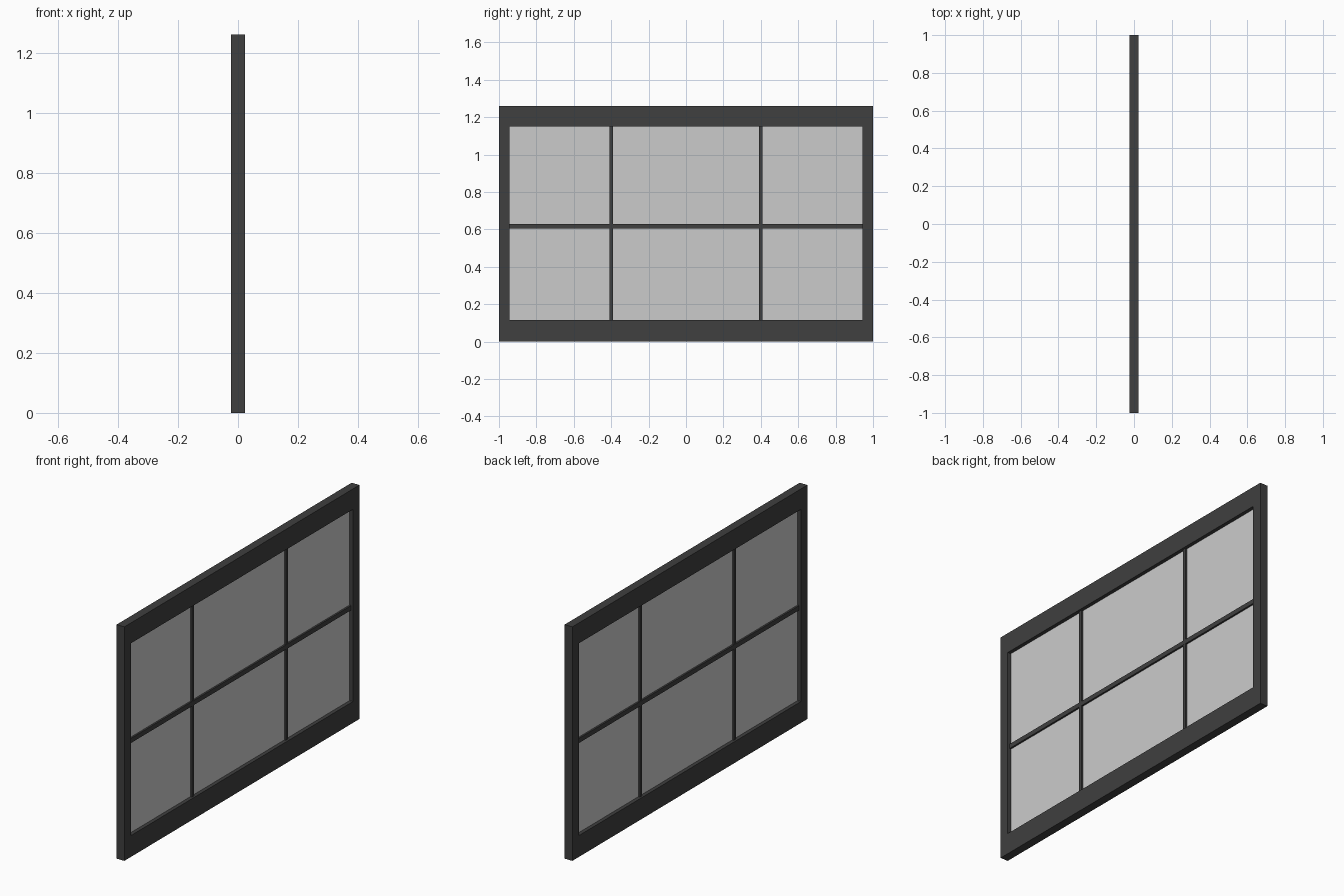
import bpy

if "Cube" in bpy.data.objects:
    bpy.data.objects.remove(bpy.data.objects["Cube"])

W, H, T = 1.0, 1.26, 0.023          # half width, height, half thickness
IN_Y, Z0, Z1 = 0.945, 0.115, 1.15   # opening
MID_Z = 0.617

dark = bpy.data.materials.new("dark_frame")
dark.diffuse_color = (0.05, 0.05, 0.05, 1)
dark.use_nodes = True
dark.node_tree.nodes["Principled BSDF"].inputs["Base Color"].default_value = dark.diffuse_color


def box(name, x, y, z, mat=None):
    """Box from (min, max) ranges on each axis."""
    r = (x, y, z)
    bpy.ops.mesh.primitive_cube_add(size=1, location=[(a + b) / 2 for a, b in r])
    ob = bpy.context.object
    ob.name = name
    ob.scale = [b - a for a, b in r]
    bpy.ops.object.transform_apply(location=False, rotation=False, scale=True)
    if mat:
        ob.data.materials.append(mat)
    return ob


# Outer frame: one ring with an open middle
outer = [(-W, 0), (W, 0), (W, H), (-W, H)]
inner = [(-IN_Y, Z0), (IN_Y, Z0), (IN_Y, Z1), (-IN_Y, Z1)]
verts = [(x, y, z) for x in (-T, T) for loop in (outer, inner) for y, z in loop]
faces = []
for i in range(4):
    j = (i + 1) % 4
    faces += [(i, i + 4, j + 4, j), (i + 8, j + 8, j + 12, i + 12),
              (i, j, j + 8, i + 8), (i + 4, i + 12, j + 12, j + 4)]
me = bpy.data.meshes.new("outer_frame")
me.from_pydata(verts, [], faces)
me.materials.append(dark)
bpy.context.collection.objects.link(bpy.data.objects.new("outer_frame", me))

# Glazing bars
for side, y in (("left", -0.4), ("right", 0.4)):
    box(f"vertical_bar_{side}", (-0.012, 0.012), (y - 0.01, y + 0.01), (Z0, Z1), dark)
box("horizontal_bar", (-0.0125, 0.0125), (-IN_Y, IN_Y), (MID_Z - 0.0125, MID_Z + 0.0125), dark)

# Glass pane
box("glass_pane", (-0.003, 0.003), (-IN_Y, IN_Y), (Z0, Z1))
